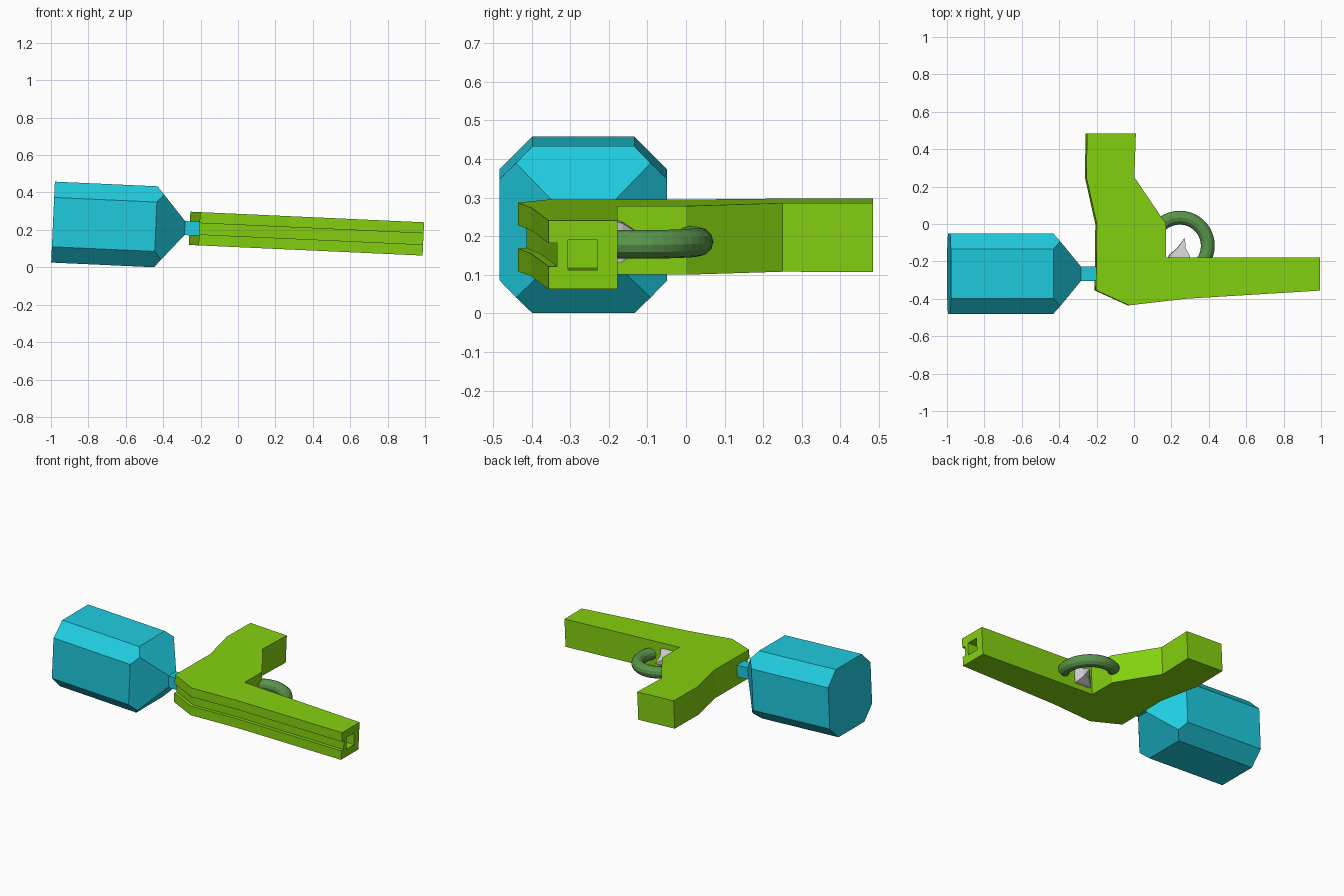
import bpy, bmesh, math
from mathutils import Vector

if "Cube" in bpy.data.objects:
    bpy.data.objects.remove(bpy.data.objects["Cube"])

TILT = math.radians(2.6)   # the toy lies on its side, leaning on the tank
LIFT = 0.1967


def material(name, rgb):
    m = bpy.data.materials.new(name)
    m.diffuse_color = (*rgb, 1)
    m.use_nodes = True
    m.node_tree.nodes["Principled BSDF"].inputs["Base Color"].default_value = m.diffuse_color
    return m


LIME = material("lime", (0.23, 0.64, 0.005))
CYAN = material("cyan", (0.014, 0.60, 0.74))
DARK = material("dark_green", (0.10, 0.30, 0.07))


def place(bm, name, mat=None):
    bmesh.ops.recalc_face_normals(bm, faces=bm.faces)
    me = bpy.data.meshes.new(name)
    bm.to_mesh(me)
    bm.free()
    ob = bpy.data.objects.new(name, me)
    bpy.context.collection.objects.link(ob)
    ob.rotation_euler.y = TILT
    ob.location.z = LIFT
    if mat:
        me.materials.append(mat)
    return ob


def loft(rings):
    """Skin closed rings of equal length and cap both ends."""
    bm = bmesh.new()
    vs = [[bm.verts.new(p) for p in r] for r in rings]
    n = len(vs[0])
    for a, b in zip(vs, vs[1:]):
        for i in range(n):
            j = (i + 1) % n
            bm.faces.new((a[i], a[j], b[j], b[i]))
    bm.faces.new(vs[0][::-1])
    bm.faces.new(vs[-1])
    return bm


def prism(outline, half):
    return loft([[(x, y, z) for x, y in outline] for z in (-half, half)])


def cut(ob, cutter):
    cutter.hide_render = True
    cutter.hide_viewport = True
    cutter.display_type = 'WIRE'
    mod = ob.modifiers.new(cutter.name, 'BOOLEAN')
    mod.object = cutter
    mod.solver = 'EXACT'


# Body: grip and barrel in one outline
body = place(prism([(-0.255, 0.485), (0.006, 0.485), (-0.002, 0.25), (0.168, 0),
                    (0.168, -0.178), (0.992, -0.178), (0.992, -0.356), (0.27, -0.40),
                    (-0.03, -0.435), (-0.207, -0.355), (-0.203, 0), (-0.259, 0.25)],
                   0.089), "body", LIME)

# Groove along the upper edge of the barrel, and the square muzzle hole
cut(body, place(prism([(1.1, -0.327), (0.27, -0.378), (-0.03, -0.413), (-0.25, -0.314),
                       (-0.3, -0.5), (1.1, -0.5)], 0.03), "groove_cutter"))
cut(body, place(prism([(0.9, -0.306), (1.1, -0.306), (1.1, -0.229), (0.9, -0.229)],
                      0.039), "muzzle_cutter"))

# Tank: square bottle with tapered shoulder and neck, long edges chamfered
CY = -0.266


def square(x, h):
    return [(x, CY + sy * h, sz * h) for sy, sz in ((-1, -1), (1, -1), (1, 1), (-1, 1))]


bm = loft([square(-0.99, 0.2165), square(-0.44, 0.2165),
           square(-0.285, 0.0375), square(-0.19, 0.0375)])
for sy in (-1, 1):
    for sz in (-1, 1):
        bmesh.ops.bisect_plane(bm, geom=bm.verts[:] + bm.edges[:] + bm.faces[:],
                               plane_co=Vector((0, CY + sy * 0.2165, sz * 0.132)),
                               plane_no=Vector((0, sy, sz)), clear_outer=True)
        bmesh.ops.holes_fill(bm, edges=[e for e in bm.edges if e.is_boundary], sides=0)
place(bm, "water_tank", CYAN)

# Trigger guard: ring sunk into the inner corner of the body
bm = bmesh.new()
N, M, R, r = 40, 12, 0.15, 0.037
ring = [[bm.verts.new((0.245 + (R + r * math.cos(b)) * math.cos(a),
                       -0.116 + (R + r * math.cos(b)) * math.sin(a), r * math.sin(b)))
         for b in (2 * math.pi * j / M for j in range(M))]
        for a in (2 * math.pi * i / N for i in range(N))]
for i in range(N):
    for j in range(M):
        k, l = (i + 1) % N, (j + 1) % M
        bm.faces.new((ring[i][j], ring[k][j], ring[k][l], ring[i][l]))
place(bm, "trigger_guard", DARK)

# Trigger: spike narrowing away from the barrel
place(loft([[(x0, y, -h), (x1, y, -h), (x1, y, h), (x0, y, h)]
            for y, x0, x1, h in ((-0.19, 0.18, 0.30, 0.058), (-0.165, 0.19, 0.295, 0.05),
                                 (-0.13, 0.23, 0.275, 0.028), (-0.077, 0.269, 0.273, 0.003))]),
      "trigger")
